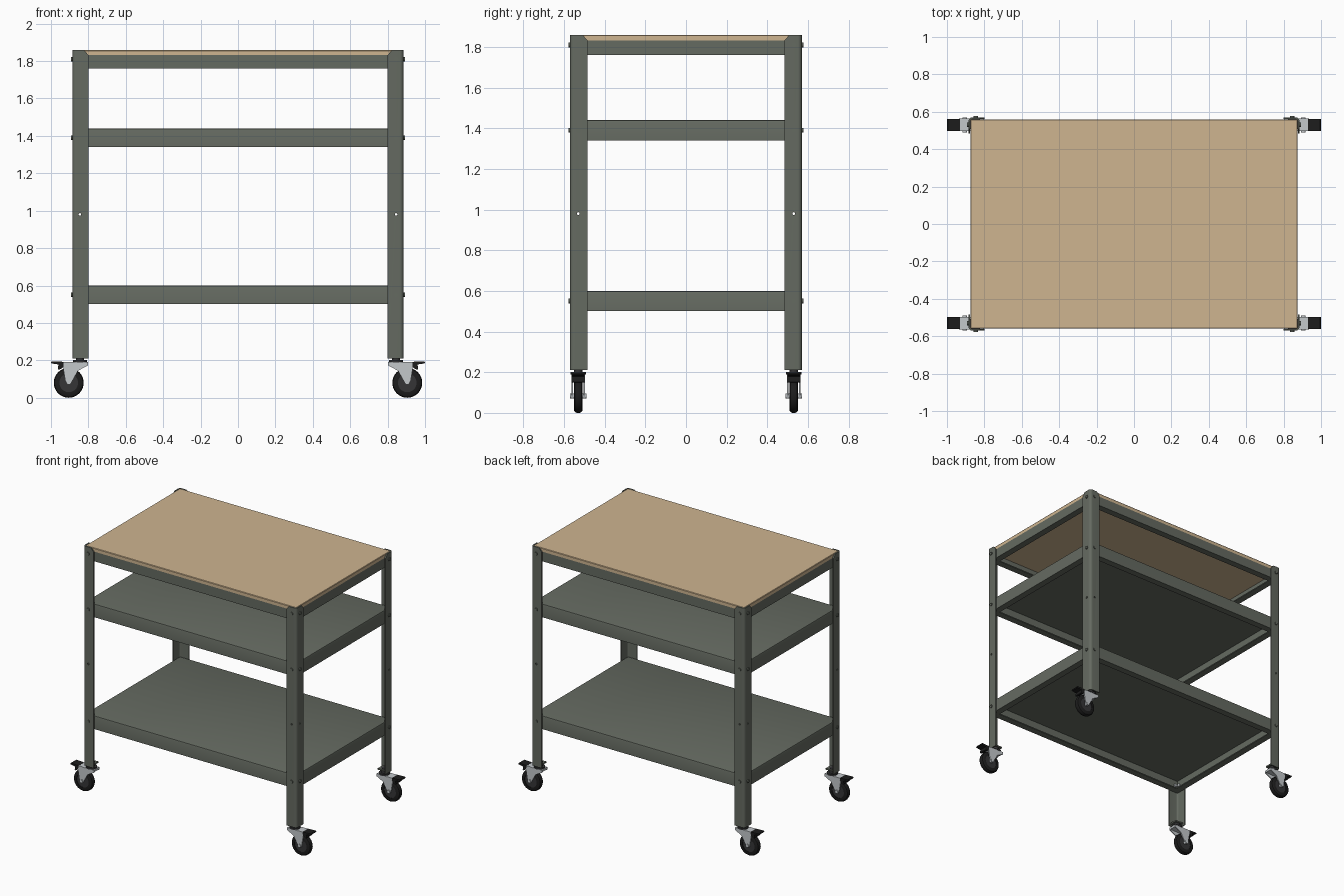
import bpy, bmesh, math
from mathutils import Matrix, Vector

cube = bpy.data.objects.get("Cube")
if cube:
    bpy.data.objects.remove(cube, do_unlink=True)


def material(name, rgb):
    m = bpy.data.materials.new(name)
    m.use_nodes = True
    m.diffuse_color = (*rgb, 1)
    m.node_tree.nodes["Principled BSDF"].inputs["Base Color"].default_value = (*rgb, 1)
    return m


PAINT = material("grey green paint", (0.13, 0.145, 0.12))
WOOD = material("pale wood", (0.62, 0.46, 0.28))
RUBBER = material("black rubber", (0.012, 0.012, 0.012))
HUB = material("dark grey plastic", (0.035, 0.035, 0.037))
STEEL = material("light steel", (0.55, 0.58, 0.6))


def finish(name, bm, mat, smooth=True):
    bmesh.ops.recalc_face_normals(bm, faces=bm.faces)
    me = bpy.data.meshes.new(name)
    bm.to_mesh(me)
    bm.free()
    me.materials.append(mat)
    ob = bpy.data.objects.new(name, me)
    bpy.context.collection.objects.link(ob)
    if smooth:
        bpy.ops.object.select_all(action="DESELECT")
        ob.select_set(True)
        bpy.context.view_layer.objects.active = ob
        bpy.ops.object.shade_smooth_by_angle(angle=math.radians(35))
    return ob


def loft(bm, rings, cap=True, loop=False):
    """Skin a row of point rings."""
    vs = [[bm.verts.new(p) for p in r] for r in rings]
    n = len(vs[0])
    pairs = list(zip(vs, vs[1:])) + ([(vs[-1], vs[0])] if loop else [])
    for a, b in pairs:
        for i in range(n):
            j = (i + 1) % n
            bm.faces.new((a[i], a[j], b[j], b[i]))
    if cap:
        bm.faces.new(vs[0])
        bm.faces.new(vs[-1])


def cylinder(bm, centre, axis, r, depth, sides=20):
    turn = Vector((0, 0, 1)).rotation_difference(Vector(axis)).to_matrix().to_4x4()
    bmesh.ops.create_cone(bm, cap_ends=True, segments=sides, radius1=r, radius2=r,
                          depth=depth, matrix=Matrix.Translation(centre) @ turn)


# Overall sizes
HX, HY = 0.885, 0.57        # outer faces of the posts
LEG_X, LEG_Y = 0.845, 0.53  # centre of the post flanges
SHEET = 0.009
PX, PY = 0.875, 0.56        # outer faces of the pans
CORNERS = [("front" if sy < 0 else "back", "left" if sx > 0 else "right", sx, sy)
           for sx in (-1, 1) for sy in (-1, 1)]


def rect(inset, z):
    x, y = PX - inset, PY - inset
    return [(-x, -y, z), (x, -y, z), (x, y, z), (-x, y, z)]


# Shelves: folded pans with an inward lip below
def shelf(name, z0, z1):
    s = 0.008
    bm = bmesh.new()
    profile = [(s, z1 - s), (s, z0 + s), (0.05, z0 + s), (0.05, z0), (0, z0),
               (0, z1 - 0.01), (0.003, z1 - 0.003), (0.01, z1)]
    loft(bm, [rect(*p) for p in profile])
    finish(name, bm, PAINT)


shelf("bottom_shelf", 0.5, 0.6)
shelf("middle_shelf", 1.34, 1.44)

# Top frame and board
bm = bmesh.new()
loft(bm, [rect(*p) for p in [(0.008, 1.832), (0.008, 1.768), (0.05, 1.768),
                             (0.05, 1.76), (0, 1.76), (0, 1.832)]], cap=False, loop=True)
finish("top_frame", bm, PAINT)

bm = bmesh.new()
loft(bm, [rect(0, 1.832), rect(0, 1.855), rect(0.003, 1.859)])
finish("table_top", bm, WOOD, smooth=False)


# Corner posts: angle section with a rounded bend and clipped top
def angle_section(width, z, sx, sy):
    r = 0.02
    arc = [math.radians(a) for a in range(0, 91, 15)]
    cx, cy = HX - r, HY - r
    outer = [(cx + r * math.cos(a), cy + r * math.sin(a)) for a in arc]
    q = r - SHEET
    inner = [(cx + q * math.cos(a), cy + q * math.sin(a)) for a in reversed(arc)]
    pts = ([(HX - SHEET, HY - width), (HX, HY - width)] + outer
           + [(HX - width, HY), (HX - width, HY - SHEET)] + inner)
    return [(sx * x, sy * y, z) for x, y in pts]


for end, side, sx, sy in CORNERS:
    bm = bmesh.new()
    loft(bm, [angle_section(w, z, sx, sy)
              for w, z in ((0.085, 0.21), (0.085, 1.832), (0.062, 1.859))])
    post = finish(f"{end}_{side}_post", bm, PAINT)

    # Spare bolt holes
    bm = bmesh.new()
    cylinder(bm, (sx * LEG_X, sy * HY, 0.98), (0, 1, 0), 0.007, 0.05, 12)
    cylinder(bm, (sx * HX, sy * LEG_Y, 0.98), (1, 0, 0), 0.007, 0.05, 12)
    cutter = finish("hole_cutter", bm, PAINT, smooth=False)
    cutter.hide_render = True
    mod = post.modifiers.new("holes", "BOOLEAN")
    mod.object = cutter
    mod.solver = "EXACT"
    bpy.context.view_layer.objects.active = post
    bpy.ops.object.modifier_apply(modifier=mod.name)
    bpy.data.objects.remove(cutter, do_unlink=True)

    # Bolt heads outside, nuts inside
    heads, nuts = bmesh.new(), bmesh.new()
    for z in (0.55, 1.39, 1.81):
        cylinder(heads, (sx * LEG_X, sy * (HY + 0.002), z), (0, 1, 0), 0.012, 0.01, 12)
        cylinder(heads, (sx * (HX + 0.002), sy * LEG_Y, z), (1, 0, 0), 0.012, 0.01, 12)
        cylinder(nuts, (sx * LEG_X, sy * (PY - 0.012), z), (0, 1, 0), 0.012, 0.012, 6)
        cylinder(nuts, (sx * (PX - 0.012), sy * LEG_Y, z), (1, 0, 0), 0.012, 0.012, 6)
    finish(f"{end}_{side}_bolts", heads, PAINT)
    finish(f"{end}_{side}_nuts", nuts, STEEL)


# Casters, trailing outward; u runs outward from the stem
def caster(label, sx, sy):
    yc = sy * LEG_Y

    def prism(bm, outline, y0, y1):
        loft(bm, [[(sx * (LEG_X + u), yc + y, z) for u, z in outline] for y in (y0, y1)])

    def box(u0, u1, z0, z1):
        return [(u0, z0), (u1, z0), (u1, z1), (u0, z1)]

    # Fork
    bm = bmesh.new()
    cheek = [(-0.042, 0.19), (0.085, 0.19), (0.09, 0.16), (0.078, 0.09), (0.068, 0.07),
             (0.052, 0.07), (0.035, 0.1), (0.01, 0.145), (-0.042, 0.172)]
    for side in (-1, 1):
        prism(bm, cheek, side * 0.026, side * 0.033)
    prism(bm, box(-0.042, 0.088, 0.176, 0.191), -0.032, 0.032)
    cylinder(bm, (sx * (LEG_X + 0.06), yc, 0.083), (0, 1, 0), 0.013, 0.08, 12)
    finish(label + "_fork", bm, STEEL)

    # Swivel and stem
    bm = bmesh.new()
    cylinder(bm, (sx * LEG_X, yc, 0.195), (0, 0, 1), 0.038, 0.012, 24)
    cylinder(bm, (sx * LEG_X, yc, 0.215), (0, 0, 1), 0.022, 0.04, 16)
    finish(label + "_swivel", bm, HUB)

    # Foot plate inside the post
    bm = bmesh.new()
    prism(bm, box(-0.035, 0.03, 0.222, 0.232), -0.03, 0.03)
    finish(label + "_foot_plate", bm, PAINT)

    # Wheel, turned about its axle
    bm = bmesh.new()
    tyre = [(0.05, -0.021), (0.068, -0.021), (0.076, -0.016), (0.08, -0.006),
            (0.08, 0.006), (0.076, 0.016), (0.068, 0.021), (0.05, 0.021)]
    turns = [2 * math.pi * i / 32 for i in range(32)]
    loft(bm, [[(sx * (LEG_X + 0.06) + r * math.cos(a), yc + y, 0.08 + r * math.sin(a))
               for a in turns] for r, y in tyre], cap=False, loop=True)
    finish(label + "_tyre", bm, RUBBER)
    bm = bmesh.new()
    cylinder(bm, (sx * (LEG_X + 0.06), yc, 0.08), (0, 1, 0), 0.052, 0.034, 32)
    finish(label + "_hub", bm, HUB)

    # Brake pedal
    bm = bmesh.new()
    prism(bm, [(0.085, 0.165), (0.11, 0.15), (0.118, 0.153), (0.115, 0.178), (0.15, 0.183),
               (0.155, 0.188), (0.15, 0.195), (0.085, 0.192)], -0.032, 0.032)
    finish(label + "_brake_pedal", bm, RUBBER)


for end, side, sx, sy in CORNERS:
    caster(f"{end}_{side}_caster", sx, sy)
